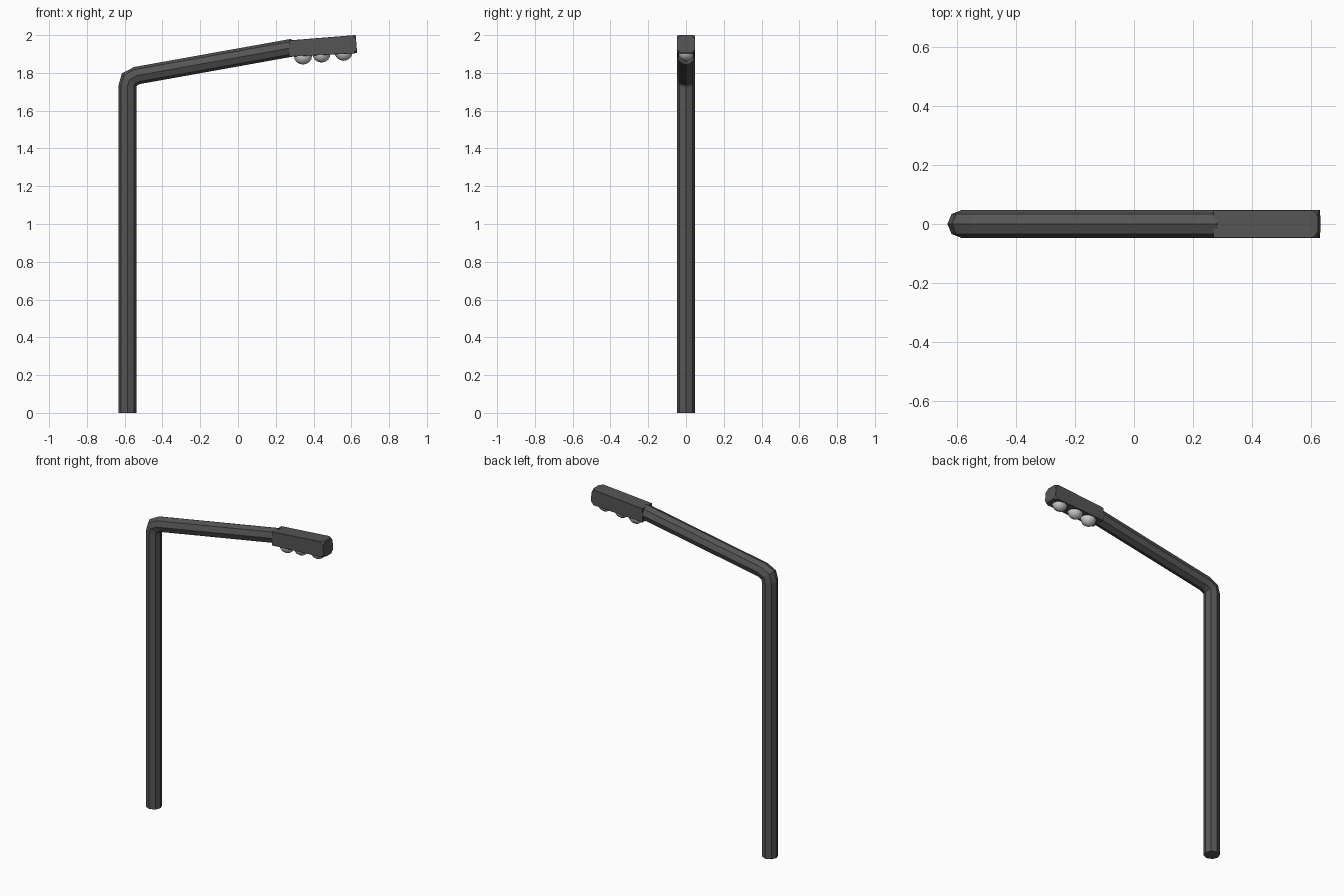
import bpy, bmesh, math
from mathutils import Vector

if "Cube" in bpy.data.objects:
    bpy.data.objects.remove(bpy.data.objects["Cube"])


def material(name, v):
    m = bpy.data.materials.new(name)
    m.diffuse_color = (v, v, v, 1)
    m.use_nodes = True
    m.node_tree.nodes["Principled BSDF"].inputs["Base Color"].default_value = m.diffuse_color
    return m


dark = material("dark_metal", 0.09)
light = material("lamp_glass", 0.55)


def finish(name, bm, mat):
    bmesh.ops.recalc_face_normals(bm, faces=bm.faces[:])
    me = bpy.data.meshes.new(name)
    bm.to_mesh(me)
    bm.free()
    me.materials.append(mat)
    ob = bpy.data.objects.new(name, me)
    bpy.context.collection.objects.link(ob)
    return ob


def loft(name, sections, mat):
    """Skin equal-length rings of points and cap both ends."""
    bm = bmesh.new()
    rings = [[bm.verts.new(p) for p in s] for s in sections]
    n = len(rings[0])
    for a, b in zip(rings, rings[1:]):
        for i in range(n):
            j = (i + 1) % n
            bm.faces.new((a[i], a[j], b[j], b[i]))
    bm.faces.new(rings[0])
    bm.faces.new(rings[-1])
    return finish(name, bm, mat)


# Bent octagonal pole: each ring is mitred along the path
path = [Vector((x, 0, z)) for x, z in
        [(-0.585, 0), (-0.585, 1.73), (-0.575, 1.765), (-0.535, 1.786), (0.29, 1.934)]]
R = 0.047
rings = []
for i, p in enumerate(path):
    before = (p - path[i - 1]).normalized() if i else Vector((0, 0, 1))
    after = (path[i + 1] - p).normalized() if i < len(path) - 1 else before
    t = (before + after).normalized()
    side = Vector((-t.z, 0, t.x)) / max(t.dot(before), 0.5)
    rings.append([p + side * R * math.cos(k * math.pi / 4)
                  + Vector((0, R * math.sin(k * math.pi / 4), 0)) for k in range(8)])
loft("pole", rings, dark)


# Lamp head: box whose free end is chamfered to an octagon
def head_ring(x, z0, z1, lean, c):
    w, h, zc = 0.047, (z1 - z0) / 2, (z0 + z1) / 2
    pts = [(w, c - h), (w, h - c), (w - c, h), (c - w, h),
           (-w, h - c), (-w, c - h), (c - w, -h), (w - c, -h)]
    return [(x - lean * z / h, y, zc + z) for y, z in pts]


loft("lamp_head", [head_ring(0.27, 1.886, 1.972, 0.0, 0.001),
                   head_ring(0.608, 1.903, 1.999, 0.003, 0.001),
                   head_ring(0.627, 1.905, 2.0, 0.004, 0.020)], dark)

# Three bulbs half sunk in the underside
for i, (x, z) in enumerate([(0.344, 1.891), (0.442, 1.902), (0.559, 1.911)]):
    bm = bmesh.new()
    bmesh.ops.create_uvsphere(bm, u_segments=12, v_segments=8, radius=1)
    for v in bm.verts:
        v.co = Vector((x + v.co.x * 0.048, v.co.y * 0.043, z + v.co.z * 0.047))
    for f in bm.faces:
        f.smooth = True
    finish(f"bulb_{i + 1}", bm, light)
